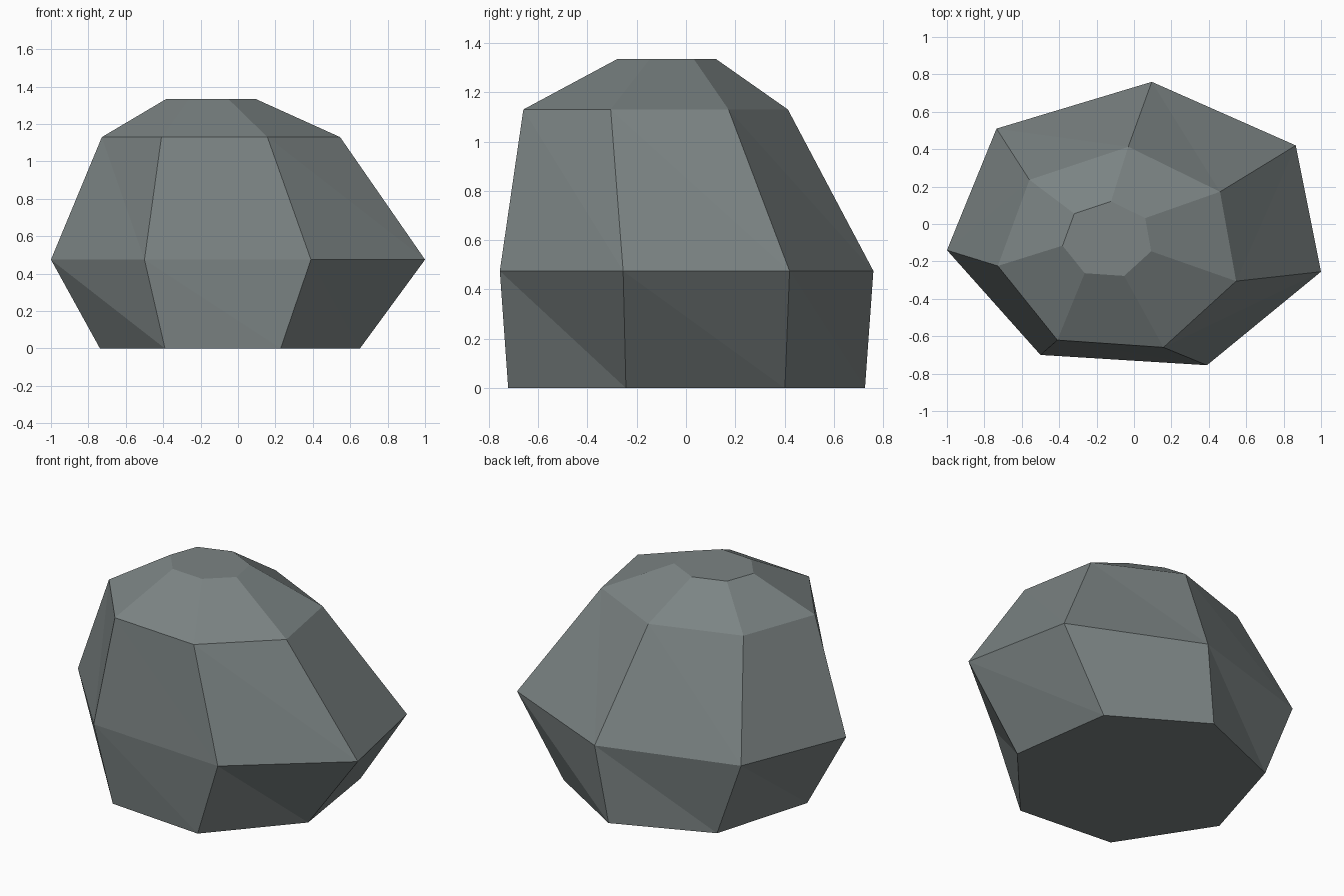
import bpy, bmesh

if "Cube" in bpy.data.objects:
    bpy.data.objects.remove(bpy.data.objects["Cube"])

# Widest outline of the boulder, seven corners, counter-clockwise from the left
outline = [(-1.0, -0.14), (-0.5, -0.70), (0.39, -0.755), (1.0, -0.255),
           (0.865, 0.42), (0.095, 0.76), (-0.735, 0.51)]

# Each level: height, scale x, shift x, scale y, shift y
levels = [(0.0, 0.695, -0.043, 0.955, 0.0),
          (0.475, 1.0, 0.0, 1.0, 0.0),
          (1.13, 0.637, -0.091, 0.708, -0.125),
          (1.335, 0.237, -0.145, 0.263, -0.079)]

stone = bpy.data.materials.new("grey green stone")
stone.diffuse_color = (0.2, 0.23, 0.23, 1)
stone.use_nodes = True
stone.node_tree.nodes["Principled BSDF"].inputs["Base Color"].default_value = stone.diffuse_color

# Boulder: stacked outlines joined by triangles, capped flat at both ends
bm = bmesh.new()
rings = [[bm.verts.new((x * sx + dx, y * sy + dy, z)) for x, y in outline]
         for z, sx, dx, sy, dy in levels]
for low, high in zip(rings, rings[1:]):
    for i in range(7):
        j = (i + 1) % 7
        bm.faces.new((low[i], low[j], high[i]))
        bm.faces.new((low[j], high[j], high[i]))
bm.faces.new(rings[0][::-1])
bm.faces.new(rings[-1])

mesh = bpy.data.meshes.new("boulder")
bm.to_mesh(mesh)
bm.free()
mesh.materials.append(stone)
bpy.context.collection.objects.link(bpy.data.objects.new("boulder", mesh))
